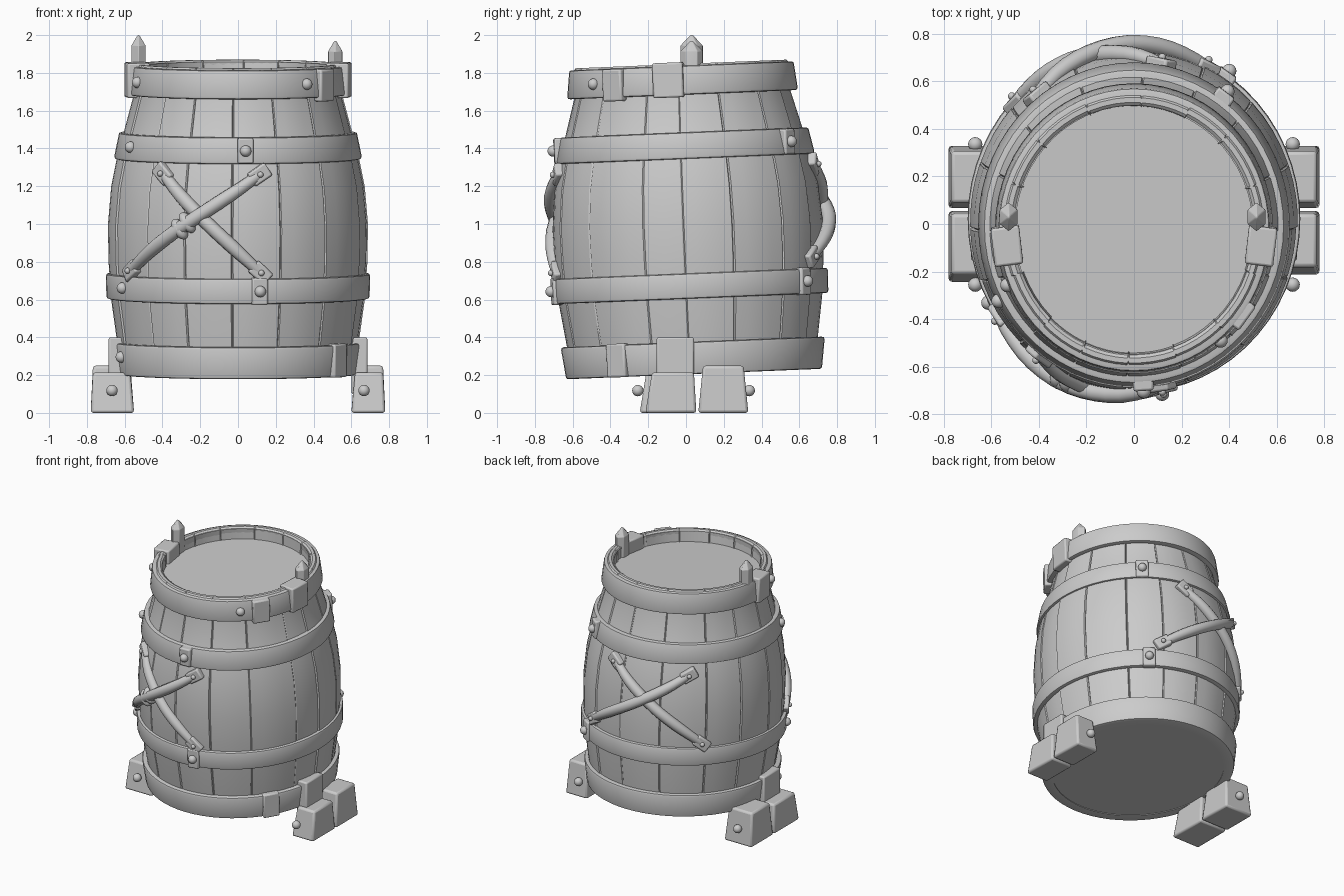
import bpy, bmesh, math, random
from math import sin, cos, radians, pi
from mathutils import Matrix, Vector

if "Cube" in bpy.data.objects:
    bpy.data.objects.remove(bpy.data.objects["Cube"])
random.seed(4)

grey = bpy.data.materials.new("plain_grey")
grey.use_nodes = True
COLOUR = (0.6, 0.6, 0.6, 1)
grey.diffuse_color = COLOUR
grey.node_tree.nodes["Principled BSDF"].inputs["Base Color"].default_value = COLOUR

# The barrel leans a little and is slightly deeper than wide
LEAN = (Matrix.Translation((0, 0.01, 1)) @ Matrix.Rotation(0.041, 4, 'X')
        @ Matrix.Diagonal((1, 1.045, 1, 1)) @ Matrix.Translation((0, 0, -1)))
BODY = [(0.21, 0.615), (0.4, 0.64), (0.6, 0.668), (0.8, 0.682), (1.0, 0.685),
        (1.2, 0.668), (1.35, 0.638), (1.5, 0.598), (1.68, 0.55), (1.845, 0.535)]


def body_radius(z):
    for (z0, r0), (z1, r1) in zip(BODY, BODY[1:]):
        if z <= z1:
            return r0 + (r1 - r0) * (z - z0) / (z1 - z0)
    return BODY[-1][1]


def around(az, r, z):
    a = radians(az)
    return LEAN @ Vector((r * cos(a), r * sin(a), z))


def finish(name, bm, bevel=0, angle=35):
    bmesh.ops.recalc_face_normals(bm, faces=bm.faces)
    mesh = bpy.data.meshes.new(name)
    bm.to_mesh(mesh)
    bm.free()
    mesh.materials.append(grey)
    ob = bpy.data.objects.new(name, mesh)
    bpy.context.collection.objects.link(ob)
    bpy.ops.object.select_all(action='DESELECT')
    ob.select_set(True)
    bpy.context.view_layer.objects.active = ob
    bpy.ops.object.shade_smooth_by_angle(angle=radians(angle))
    if bevel:
        mod = ob.modifiers.new("soft_edges", 'BEVEL')
        mod.width, mod.segments = bevel, 2
    return ob


def lathe(name, profile, columns, closed=False, angle=35):
    """Revolve (radius, z) points; columns are (degrees, radius offset)."""
    bm = bmesh.new()
    rings = [[bm.verts.new(around(az, r + off, z)) for r, z in profile]
             for az, off in columns]
    n = len(profile)
    for i, ring in enumerate(rings):
        nxt = rings[(i + 1) % len(rings)]
        for j in range(n if closed else n - 1):
            k = (j + 1) % n
            bm.faces.new((ring[j], nxt[j], nxt[k], ring[k]))
    if not closed:
        bm.faces.new([ring[0] for ring in rings])
        bm.faces.new([ring[-1] for ring in rings])
    return finish(name, bm, angle=angle)


def box(name, low, high, matrix=None, taper=None, bevel=0.01):
    """Box between two corners; taper is ((x0, x1), (y0, y1)) of the top."""
    bm = bmesh.new()
    bmesh.ops.create_cube(bm, size=1)
    for v in bm.verts:
        top = v.co.z > 0
        xs, ys = taper if taper and top else ((low[0], high[0]), (low[1], high[1]))
        v.co = (xs[v.co.x > 0], ys[v.co.y > 0], high[2] if top else low[2])
    if matrix:
        bm.transform(matrix)
    return finish(name, bm, bevel)


def stud(name, point, radius=0.03):
    bm = bmesh.new()
    bmesh.ops.create_uvsphere(bm, u_segments=16, v_segments=10, radius=radius)
    bm.transform(Matrix.Translation(point))
    finish(name, bm, angle=60)


def plate(name, az, r, z, width, height, depth=0.05):
    turn = LEAN @ Matrix.Rotation(radians(az), 4, 'Z')
    box(name, (r - depth, -width / 2, z - height / 2),
        (r, width / 2, z + height / 2), turn)


# Staves with narrow grooves and slightly uneven depth, and the sunken lid
STAVES = 16
edges = [i * 360 / STAVES + random.uniform(-4, 4) for i in range(STAVES)]
columns = []
for i, start in enumerate(edges):
    end = edges[i + 1] if i + 1 < STAVES else edges[0] + 360
    lift = random.uniform(-0.004, 0.005)
    columns.append((start, -0.006))
    columns += [(start + 0.5 + (end - start - 1) * t / 4, lift) for t in range(5)]
outline = [(r, z) for z, r in BODY[:-1]]
outline += [(0.545, 1.835), (0.535, 1.848), (0.515, 1.848), (0.503, 1.838), (0.498, 1.76)]
lathe("barrel_staves", outline, columns, angle=25)

# Iron hoops: name, bottom z, top z, bottom radius, top radius
HOOPS = [("bottom_hoop", 0.205, 0.375, 0.65, 0.668),
         ("lower_hoop", 0.605, 0.738, 0.697, 0.699),
         ("upper_hoop", 1.345, 1.485, 0.655, 0.632),
         ("top_hoop", 1.685, 1.838, 0.584, 0.57)]
ring = [(i * 6, 0) for i in range(60)]
for name, z0, z1, r0, r1 in HOOPS:
    c = 0.014
    lathe(name, [(r0 - 0.07, z0), (r0 - c, z0), (r0 - c / 4, z0 + c / 4), (r0, z0 + c),
                 (r1, z1 - c), (r1 - c / 4, z1 - c / 4), (r1 - c, z1), (r1 - 0.07, z1)],
          ring, closed=True)

# Studs sitting directly on the hoops
for az, r, z in [(-157, 0.578, 1.76), (-51, 0.578, 1.76), (-152, 0.645, 1.42),
                 (-151, 0.7, 0.675), (-159, 0.662, 0.305)]:
    stud("hoop_stud", around(az, r, z))

# Studded plates on the two middle hoops
for az in (-86.5, 54):
    plate("upper_hoop_plate", az, 0.664, 1.415, 0.085, 0.135)
    stud("upper_plate_stud", around(az, 0.668, 1.415))
for az in (-80.5, 56):
    plate("lower_hoop_plate", az, 0.712, 0.672, 0.085, 0.145)
    stud("lower_plate_stud", around(az, 0.716, 0.672))

# Plain clamps on the top and bottom hoops
for az in (-7, 187):
    plate("rim_clamp", az, 0.598, 1.765, 0.155, 0.185, 0.12)
plate("top_hoop_clamp", -37, 0.597, 1.75, 0.12, 0.17)
plate("bottom_hoop_clamp", -36, 0.675, 0.293, 0.115, 0.178)


# Crossed straps, bowed outward between the hoops
def strap(name, start, end, bow):
    curve = bpy.data.curves.new(name, 'CURVE')
    curve.dimensions = '3D'
    curve.bevel_depth = 0.036
    curve.bevel_resolution = 3
    curve.use_fill_caps = True
    spline = curve.splines.new('POLY')
    steps = 14
    spline.points.add(steps)
    for i, p in enumerate(spline.points):
        t = i / steps
        az = start[0] + (end[0] - start[0]) * t
        z = start[1] + (end[1] - start[1]) * t
        p.co = (*around(az, body_radius(z) + 0.003 + bow * sin(pi * t), z), 1)
        p.radius = 0.8 + 0.25 * min(1, 4 * t, 4 * (1 - t))
    ob = bpy.data.objects.new(name, curve)
    bpy.context.collection.objects.link(ob)
    bpy.ops.object.select_all(action='DESELECT')
    ob.select_set(True)
    bpy.context.view_layer.objects.active = ob
    bpy.ops.object.convert(target='MESH')
    ob = bpy.context.object
    ob.data.materials.clear()
    ob.data.materials.append(grey)
    bpy.ops.object.shade_smooth_by_angle(angle=radians(40))
    # Flattened end tabs, turned to follow the strap, with small studs
    slope = math.atan2(end[1] - start[1], radians(end[0] - start[0]) * 0.68)
    for az, z in (start, end):
        r = body_radius(z)
        turn = (LEAN @ Matrix.Rotation(radians(az), 4, 'Z')
                @ Matrix.Translation((r, 0, z)) @ Matrix.Rotation(slope, 4, 'X'))
        box(name + "_tab", (-0.02, -0.055, -0.04), (0.03, 0.055, 0.04), turn)
        stud(name + "_stud", around(az, r + 0.034, z), 0.016)


strap("front_under_strap", (-127, 1.29), (-80, 0.77), 0.006)
strap("front_over_strap", (-145, 0.77), (-80, 1.29), 0.026)
strap("back_under_strap", (80, 1.29), (136, 0.77), 0.012)
strap("back_over_strap", (64, 0.8), (128, 1.27), 0.03)

# Wrapped knot on the front cross
for az, z in ((-116, 1.0), (-112.5, 1.035)):
    bm = bmesh.new()
    bmesh.ops.create_uvsphere(bm, u_segments=16, v_segments=10, radius=1)
    bm.transform(Matrix.Translation(around(az, body_radius(z) + 0.02, z))
                 @ Matrix.Rotation(radians(az), 4, 'Z') @ Matrix.Rotation(0.6, 4, 'X')
                 @ Matrix.Diagonal((0.045, 0.035, 0.062, 1)))
    finish("strap_knot", bm, angle=60)

# Pointed pegs on the rim
for x, tip in ((-0.527, 2.0), (0.515, 1.97)):
    bm = bmesh.new()
    levels = [(1.75, 1), (tip - 0.055, 1), (tip - 0.008, 0.25), (tip, 0.1)]
    rings = [[bm.verts.new((x + 0.043 * s * cos(a * pi / 3 + pi / 6),
                            0.03 + 0.06 * s * sin(a * pi / 3 + pi / 6), z))
              for a in range(6)] for z, s in levels]
    for lower, upper in zip(rings, rings[1:]):
        for a in range(6):
            b = (a + 1) % 6
            bm.faces.new((lower[a], lower[b], upper[b], upper[a]))
    bm.faces.new(rings[0])
    bm.faces.new(rings[-1])
    finish("rim_peg", bm, bevel=0.004)

# Feet: a pair of tapered blocks, a post and two knobs on each side
for side, inner, front in ((1, 0.6, -0.215), (-1, 0.55, -0.245)):
    def span(a, b):
        return tuple(sorted((side * a, side * b)))

    x0, x1 = span(inner, 0.78)
    top = span(inner + 0.02, 0.768)
    box("foot_front_block", (x0, front, 0), (x1, 0.055, 0.215),
        taper=(top, (front + 0.035, 0.042)), bevel=0.014)
    box("foot_back_block", (x0, 0.065, 0), (x1, 0.33, 0.25),
        taper=(top, (0.09, 0.305)), bevel=0.014)
    p0, p1 = span(0.6, 0.685)
    box("foot_post", (p0, -0.155, 0.1), (p1, 0.042, 0.4))
    for y in (-0.255, 0.335):
        stud("foot_knob", (side * 0.667, y, 0.118))
